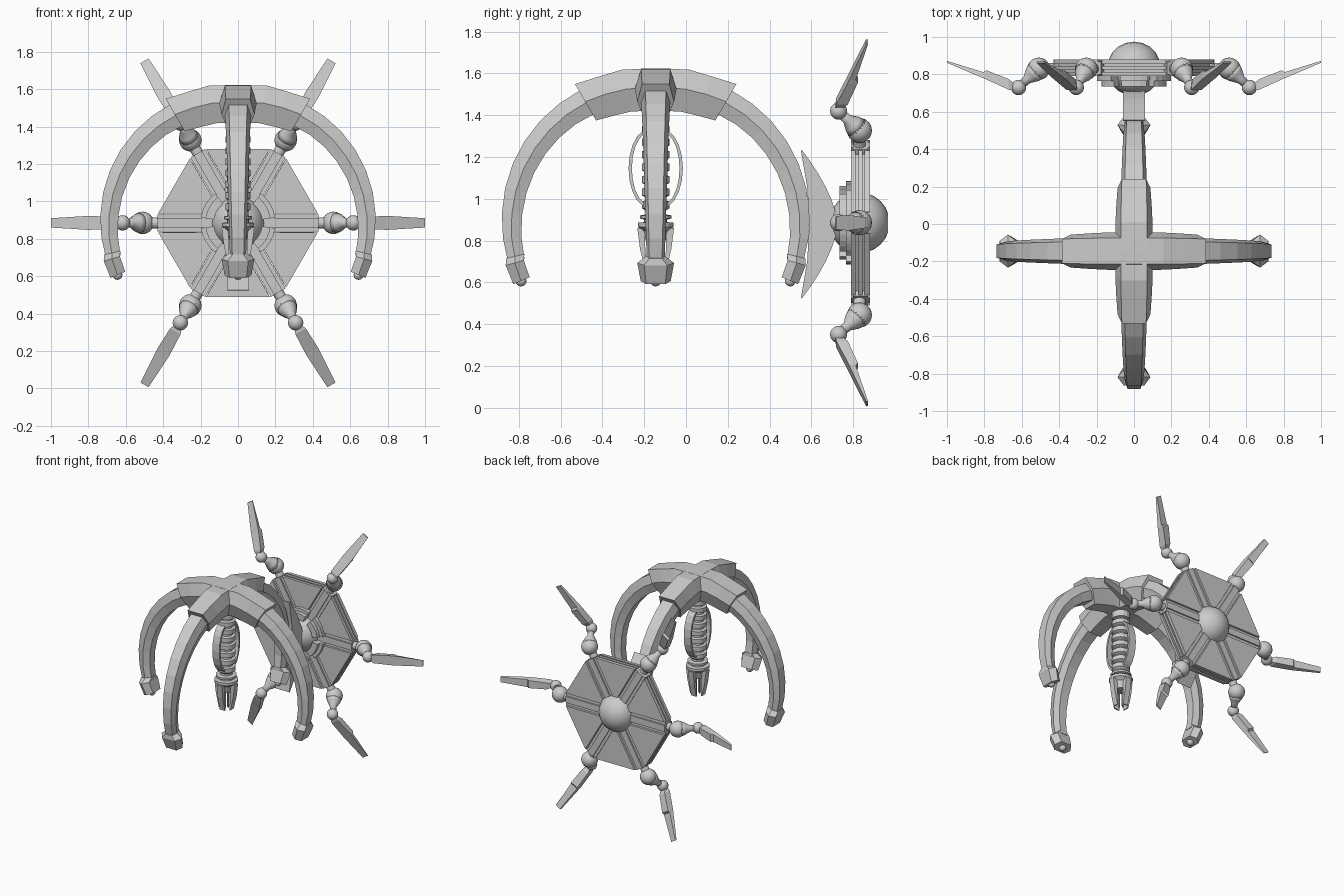
import bpy, bmesh
from math import sin, cos, pi, radians
from mathutils import Matrix, Vector

if "Cube" in bpy.data.objects:
    bpy.data.objects.remove(bpy.data.objects["Cube"], do_unlink=True)

grey = bpy.data.materials.new("plain grey")
grey.use_nodes = True
grey.diffuse_color = (0.6, 0.6, 0.6, 1)
grey.node_tree.nodes["Principled BSDF"].inputs["Base Color"].default_value = (0.6, 0.6, 0.6, 1)


def finish(name, bm, matrix, smooth=False):
    bmesh.ops.recalc_face_normals(bm, faces=bm.faces)
    for f in bm.faces:
        f.smooth = smooth
    me = bpy.data.meshes.new(name)
    bm.to_mesh(me)
    bm.free()
    me.materials.append(grey)
    ob = bpy.data.objects.new(name, me)
    ob.matrix_world = matrix
    bpy.context.collection.objects.link(ob)
    return ob


def loft(name, rings, matrix=Matrix(), smooth=False):
    """Skin a list of equal-sized rings and cap both ends."""
    bm = bmesh.new()
    loops = [[bm.verts.new(p) for p in ring] for ring in rings]
    n = len(loops[0])
    for a, b in zip(loops, loops[1:]):
        for i in range(n):
            j = (i + 1) % n
            bm.faces.new((a[i], a[j], b[j], b[i]))
    bm.faces.new(loops[0][::-1])
    bm.faces.new(loops[-1])
    return finish(name, bm, matrix, smooth)


def lathe(name, profile, matrix=Matrix(), sides=20, smooth=False):
    """Turn (radius, height) pairs about z."""
    return loft(name, [[(r * cos(2 * pi * i / sides), r * sin(2 * pi * i / sides), z)
                        for i in range(sides)] for r, z in profile], matrix, smooth)


def ball(name, centre, radius, matrix):
    bm = bmesh.new()
    bmesh.ops.create_uvsphere(bm, u_segments=20, v_segments=12, radius=radius)
    return finish(name, bm, matrix @ Matrix.Translation(centre), True)


def plate(name, outline, y0, y1, matrix):
    """Extrude an (x, z) outline along y."""
    return loft(name, [[(x, y, z) for x, z in outline] for y in (y0, y1)], matrix)


def box(name, x, y, z, matrix=Matrix()):
    return plate(name, [(x[0], z[0]), (x[1], z[0]), (x[1], z[1]), (x[0], z[1])], y[0], y[1], matrix)


def hex_section(deg, r_out, r_mid, r_in, w_out, w_mid, w_in):
    t = radians(deg)
    pts = [(r_out, w_out), (r_mid, w_mid), (r_in, w_in),
           (r_in, -w_in), (r_mid, -w_mid), (r_out, -w_out)]
    return [(r * sin(t), w, r * cos(t)) for r, w in pts]


# Four arched arms with a thicker collar over the crown and a flared foot
ARCH = Matrix.Translation((0, -0.145, 0.88))
for k, side in enumerate(("left", "rear", "right", "front")):
    m = ARCH @ Matrix.Rotation(k * pi / 2, 4, "Z")
    loft(side + "_collar", [hex_section(*s) for s in (
        (0, .742, .65, .54, .07, .1, .06), (12, .755, .66, .55, .07, .1, .06),
        (21, .755, .665, .555, .068, .095, .055), (30, .772, .675, .571, .065, .088, .05))], m)
    rings = []
    for i in range(10):
        f = i / 9
        rings.append(hex_section(20 + 85 * f, .73 + .012 * sin(pi * f), .655 + .04 * f ** .5,
                                 .585 + .065 * f ** .6, .052 - .022 * f, .073 - .03 * f, .05 - .022 * f))
    loft(side + "_arm", rings, m)
    loft(side + "_foot", [hex_section(*s) for s in (
        (103, .735, .69, .645, .03, .045, .03), (105.5, .745, .70, .655, .055, .088, .055),
        (113, .74, .70, .655, .045, .072, .045))], m)
    t = radians(113)
    ball(side + "_foot_pad", (.70 * sin(t), 0, .70 * cos(t)), .026, m)

# Hanging tool: stacked rings, bowed guards and claws
TOOL = Matrix.Translation((0, -0.145, 0))
stack = [(.05, 1.44), (.065, 1.42), (.065, 1.37)]
for i in range(7):
    z = 1.365 - i * .06
    stack += [(.045, z), (.045, z - .012), (.066, z - .017), (.066, z - .05)]
stack += [(.045, .94), (.045, .925), (.075, .92), (.075, .905), (.055, .9), (.055, .888),
          (.085, .885), (.085, .865), (.06, .845), (.045, .79)]
lathe("tool_column", stack, TOOL, 16)
for s in (-1, 1):
    rings = []
    for i in range(11):
        a = pi * (i / 10 - .5)
        rings.append([(x, s * (.03 + (.1 + d) * cos(a)), 1.145 + (.19 + d) * sin(a))
                      for x, d in ((-.03, 0), (.03, 0), (.03, -.016), (-.03, -.016))])
    loft("tool_guard", rings, TOOL)
for k in range(4):
    m = TOOL @ Matrix.Rotation(k * pi / 2, 4, "Z")
    plate("tool_claw", [(.05, .86), (.088, .86), (.075, .76), (.05, .655), (.042, .655), (.05, .77)],
          -.022, .022, m)
    box("tool_needle", (.012, .02), (-.004, .004), (.66, .82), m)

# Six-sided wheel of layered wedge panels, spokes and jointed legs
for k in range(6):
    m = Matrix.Translation((0, 0, .885)) @ Matrix.Rotation(-k * pi / 3, 4, "Y")
    half = m @ Matrix.Rotation(-pi / 6, 4, "Y")
    for y0, y1, d in ((.79, .812, 0), (.812, .825, .02), (.825, .845, 0), (.845, .855, .02), (.855, .88, 0)):
        plate("wedge_panel", [(.1, 0), (.395 - d, .17 - d / 2), (.395 - d, -.17 + d / 2)], y0, y1, half)
    box("spoke", (0, .43), (.8, .87), (-.046, .046), m)
    box("spoke_rib", (0, .43), (.79, .88), (-.025, .025), m)

    # Leg joints
    ball("leg_hip_ball", (.51, .83, 0), .06, m)
    lathe("leg_socket", [(.03, .42), (.03, .46), (.045, .48)],
          m @ Matrix.Translation((0, .83, 0)) @ Matrix.Rotation(pi / 2, 4, "Y"), 16)
    start, end = Vector((.51, .83, 0)), Vector((.617, .73, 0))
    aim = (end - start).to_track_quat("Z", "Y").to_matrix().to_4x4()
    lathe("leg_link", [(.056, .02), (.045, .05), (.025, .085), (.022, .13)],
          m @ Matrix.Translation(start) @ aim, 20, True)
    ball("leg_knee_ball", end, .041, m)

    # Leg blade
    loft("leg_blade", [[(r, a, -w), (r, a, w), (r, b, w * .8), (r, b, -w * .8)] for r, a, b, w in (
        (.64, .715, .75, .02), (.67, .718, .775, .032), (.79, .773, .822, .037),
        (.805, .779, .812, .037), (1, .862, .872, .025))], m)

    # Segmented ring round the dome
    arc = [radians(a) for a in (-22, -11, 0, 11, 22)]
    for r0, r1, y0, y1 in ((.14, .2, .765, .8), (.13, .175, .735, .77)):
        plate("dome_ring_segment", [(r1 * cos(a), r1 * sin(a)) for a in arc]
              + [(r0 * cos(a), r0 * sin(a)) for a in arc[::-1]], y0, y1, half)

# Central dome
ball("dome", (0, .83, .885), .145, Matrix())

# Bracket joining the rear arm to the dome: curved on both faces
outline = []
for i in range(13):
    f = i / 12 * 2 - 1
    outline.append((.725 - .17 * abs(f) ** 1.6, .878 + .355 * f))
inner = [(.59 - .04 * f * f, .878 + .352 * f) for f in (1, .5, 0, -.5, -1)]
loft("rear_bracket", [[(x, y, z) for y, z in outline + inner] for x in (-.06, .06)])
